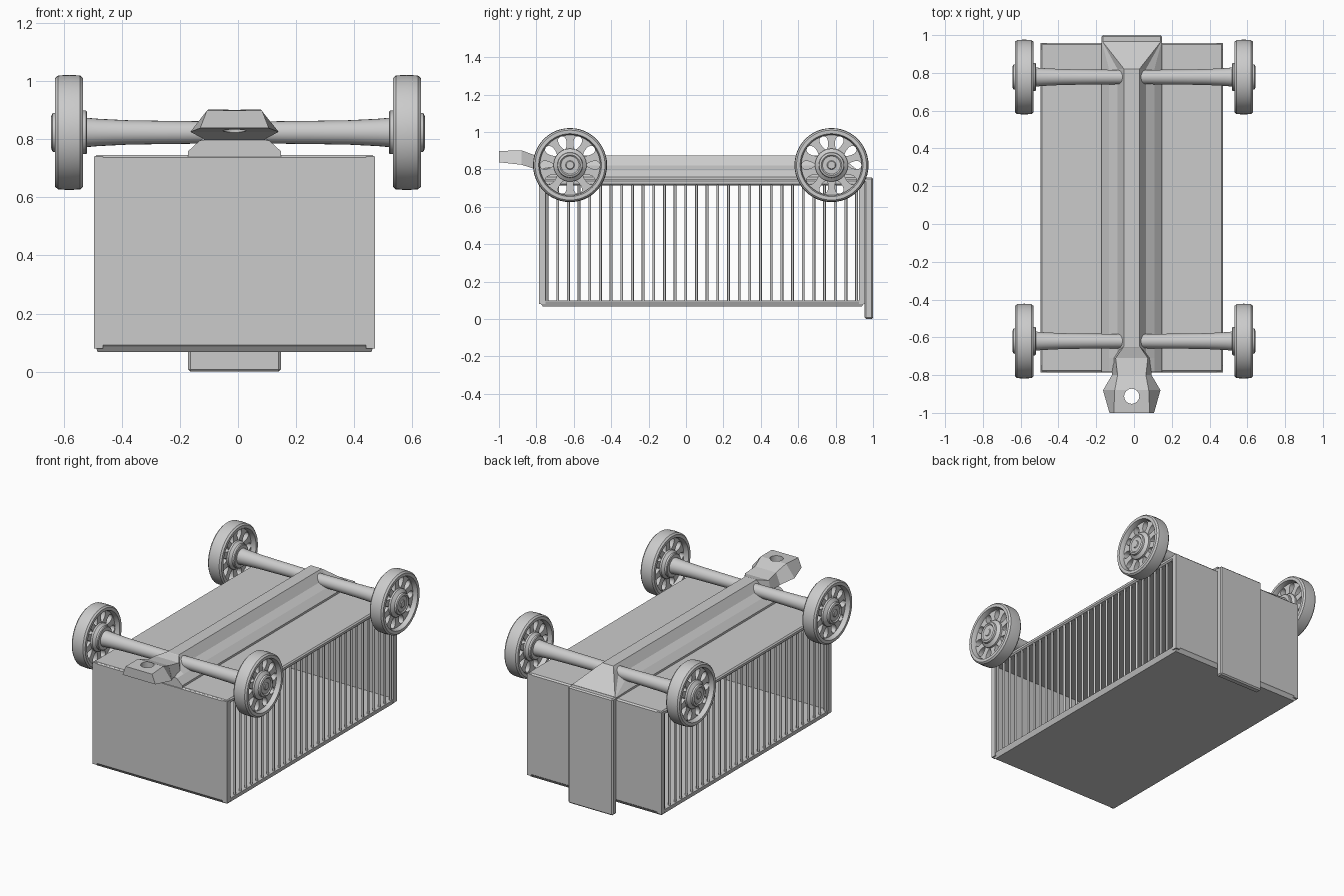
import bpy, bmesh
from math import sin, cos, pi, radians
from mathutils import Matrix

if "Cube" in bpy.data.objects:
    bpy.data.objects.remove(bpy.data.objects["Cube"])

CX = -0.012  # body sits slightly off the wheel centre line


def finish(name, bm, smooth=None):
    bmesh.ops.recalc_face_normals(bm, faces=bm.faces)
    me = bpy.data.meshes.new(name)
    bm.to_mesh(me)
    bm.free()
    ob = bpy.data.objects.new(name, me)
    bpy.context.collection.objects.link(ob)
    if smooth:
        me.polygons.foreach_set("use_smooth", [True] * len(me.polygons))
        me.set_sharp_from_angle(angle=radians(smooth))
    return ob


def add_box(bm, x0, x1, y0, y1, z0, z1):
    m = Matrix.Translation(((x0 + x1) / 2, (y0 + y1) / 2, (z0 + z1) / 2)) @ \
        Matrix.Diagonal((x1 - x0, y1 - y0, z1 - z0, 1))
    bmesh.ops.create_cube(bm, size=1, matrix=m)


def box(name, *b, bevel=0):
    bm = bmesh.new()
    add_box(bm, *b)
    if bevel:
        bmesh.ops.bevel(bm, geom=bm.edges[:], offset=bevel, segments=1, affect='EDGES')
    return finish(name, bm)


def loft(name, sections):
    bm = bmesh.new()
    rings = [[bm.verts.new(p) for p in s] for s in sections]
    n = len(rings[0])
    for a, b in zip(rings, rings[1:]):
        for i in range(n):
            j = (i + 1) % n
            bm.faces.new((a[i], a[j], b[j], b[i]))
    bm.faces.new(rings[0])
    bm.faces.new(rings[-1])
    return finish(name, bm)


def lathe(name, prof, n=40, closed=False):
    # profile of (x, radius) spun around the x axis
    bm = bmesh.new()
    vs = [bm.verts.new((x, 0, r)) for x, r in prof]
    es = [bm.edges.new(p) for p in zip(vs, vs[1:])]
    if closed:
        es.append(bm.edges.new((vs[-1], vs[0])))
    bmesh.ops.spin(bm, geom=vs + es, cent=(0, 0, 0), axis=(1, 0, 0),
                   angle=2 * pi, steps=n, use_duplicate=False)
    bmesh.ops.remove_doubles(bm, verts=bm.verts, dist=1e-5)
    return finish(name, bm, 35)


# cage: end panels, roof and chamfered floor
X0, X1 = CX - 0.482, CX + 0.482
box("front_panel", X0, X1, -0.785, -0.765, 0.085, 0.742, bevel=0.006)
box("back_panel", X0, X1, 0.94, 0.958, 0.085, 0.742, bevel=0.006)
box("deck_plate", X0, X1, -0.783, 0.957, 0.715, 0.745, bevel=0.008)
loft("floor_plate", [
    [(CX + sx * w, y, z) for sx, y in ((-1, a), (1, a), (1, b), (-1, b))]
    for w, a, b, z in ((0.47, -0.765, 0.94, 0.067), (0.482, -0.785, 0.958, 0.093),
                       (0.482, -0.783, 0.955, 0.1))])

# barred sides
for side, s in (("left", -1), ("right", 1)):
    bm = bmesh.new()
    for i in range(30):
        y = -0.743 + i * 1.655 / 29
        m = Matrix.Translation((CX + s * 0.468, y, 0.408))
        bmesh.ops.create_cone(bm, cap_ends=False, segments=8, radius1=0.0075,
                              radius2=0.0075, depth=0.63, matrix=m)
    finish(side + "_bars", bm, 60)
    bm = bmesh.new()
    xa, xb = sorted((CX + s * 0.452, CX + s * 0.483))
    for y0, y1 in ((-0.785, -0.75), (0.925, 0.958)):
        add_box(bm, xa, xb, y0, y1, 0.08, 0.74)
    finish(side + "_corner_posts", bm)

# central spine, hipped at the rear and sloping into the hitch at the front
half = [(0.16, 0.735), (0.16, 0.758), (0.12, 0.795), (0.075, 0.822), (0.04, 0.874)]


def spine(y, pts):
    return [(CX + x, y, z) for x, z in pts] + [(CX - x, y, z) for x, z in reversed(pts)]


loft("spine", [
    spine(-0.783, [(x, min(z, 0.80)) for x, z in half]),
    spine(-0.71, [(x, min(z, 0.84)) for x, z in half]),
    spine(-0.65, half),
    spine(0.82, half),
    spine(0.965, [(x, z) for x, z in zip((0.16, 0.16, 0.158, 0.156, 0.154),
                                         (0.735, 0.754, 0.756, 0.757, 0.758))])])
box("rear_strap", CX - 0.16, CX + 0.16, 0.955, 1.0, 0.0, 0.757, bevel=0.008)

# hitch tongue with pin hole
hitch = loft("hitch", [
    [(CX - b, y, zb), (CX + b, y, zb), (CX + t, y, zt), (CX - t, y, zt)]
    for y, b, t, zb, zt in ((-1.0, 0.118, 0.095, 0.838, 0.898),
                            (-0.88, 0.152, 0.09, 0.825, 0.902),
                            (-0.80, 0.105, 0.075, 0.80, 0.872),
                            (-0.71, 0.10, 0.085, 0.78, 0.858),
                            (-0.645, 0.06, 0.04, 0.79, 0.874))])
bm = bmesh.new()
bmesh.ops.create_cone(bm, cap_ends=True, segments=24, radius1=0.04, radius2=0.04, depth=0.3,
                      matrix=Matrix.Translation((CX, -0.912, 0.86)))
cutter = finish("hitch_hole_cutter", bm)
cutter.hide_render = True
cutter.hide_viewport = True
mod = hitch.modifiers.new("pin_hole", 'BOOLEAN')
mod.operation = 'DIFFERENCE'
mod.solver = 'EXACT'
mod.object = cutter

# wheel web: disc pierced by ten teardrop openings
cu = bpy.data.curves.new("web_outline", 'CURVE')
cu.dimensions = '2D'
cu.fill_mode = 'BOTH'
cu.extrude = 0.018


def outline(pts):
    sp = cu.splines.new('POLY')
    sp.points.add(len(pts) - 1)
    for p, (x, y) in zip(sp.points, pts):
        p.co = (x, y, 0, 1)
    sp.use_cyclic_u = True


outline([(0.17 * cos(a * pi / 24), 0.17 * sin(a * pi / 24)) for a in range(48)])
for k in range(10):
    t = (k + 0.5) * pi / 5
    pts = []
    for i in range(16):
        a = i * pi / 8
        r, w = 0.124 + 0.036 * cos(a), (0.021 + 0.008 * cos(a)) * sin(a)
        pts.append((r * cos(t) - w * sin(t), r * sin(t) + w * cos(t)))
    outline(pts)
tmp = bpy.data.objects.new("web_outline", cu)
bpy.context.collection.objects.link(tmp)
web_me = bpy.data.meshes.new_from_object(tmp.evaluated_get(bpy.context.evaluated_depsgraph_get()))
bpy.data.objects.remove(tmp)
web_me.transform(Matrix.Rotation(pi / 2, 4, 'Y'))
web = bpy.data.objects.new("wheel_spokes", web_me)
bpy.context.collection.objects.link(web)

# rim, hub and half axle, all along x with the wheel centre at the origin
rim = lathe("wheel_rim", [(-0.048, 0.168), (-0.048, 0.187), (-0.038, 0.196), (0, 0.198),
                          (0.038, 0.196), (0.048, 0.187), (0.048, 0.168), (0.03, 0.161),
                          (-0.03, 0.161)], 48, True)
hub = lathe("wheel_hub", [(-0.062, 0), (-0.062, 0.07), (-0.058, 0.075), (-0.046, 0.075),
                          (-0.03, 0.088), (0.03, 0.088), (0.046, 0.068), (0.057, 0.066),
                          (0.062, 0.055), (0.056, 0.048), (0.056, 0.024), (0.061, 0.02),
                          (0.061, 0)])
axle = lathe("half_axle", [(-0.58, 0), (-0.58, 0.037), (-0.32, 0.04), (-0.2, 0.042),
                           (-0.1, 0.047), (-0.055, 0.051), (-0.05, 0)], 24)

# four wheel sets sharing the same meshes
for end, y in (("front", -0.62), ("back", 0.778)):
    for side, s in (("left", -1), ("right", 1)):
        for part in (web, rim, hub, axle):
            ob = bpy.data.objects.new(f"{end}_{side}_{part.name}", part.data)
            ob.location = (s * 0.581, y, 0.823)
            ob.rotation_euler = (0, 0, 0 if s > 0 else pi)
            bpy.context.collection.objects.link(ob)
for part in (web, rim, hub, axle):
    bpy.data.objects.remove(part)
